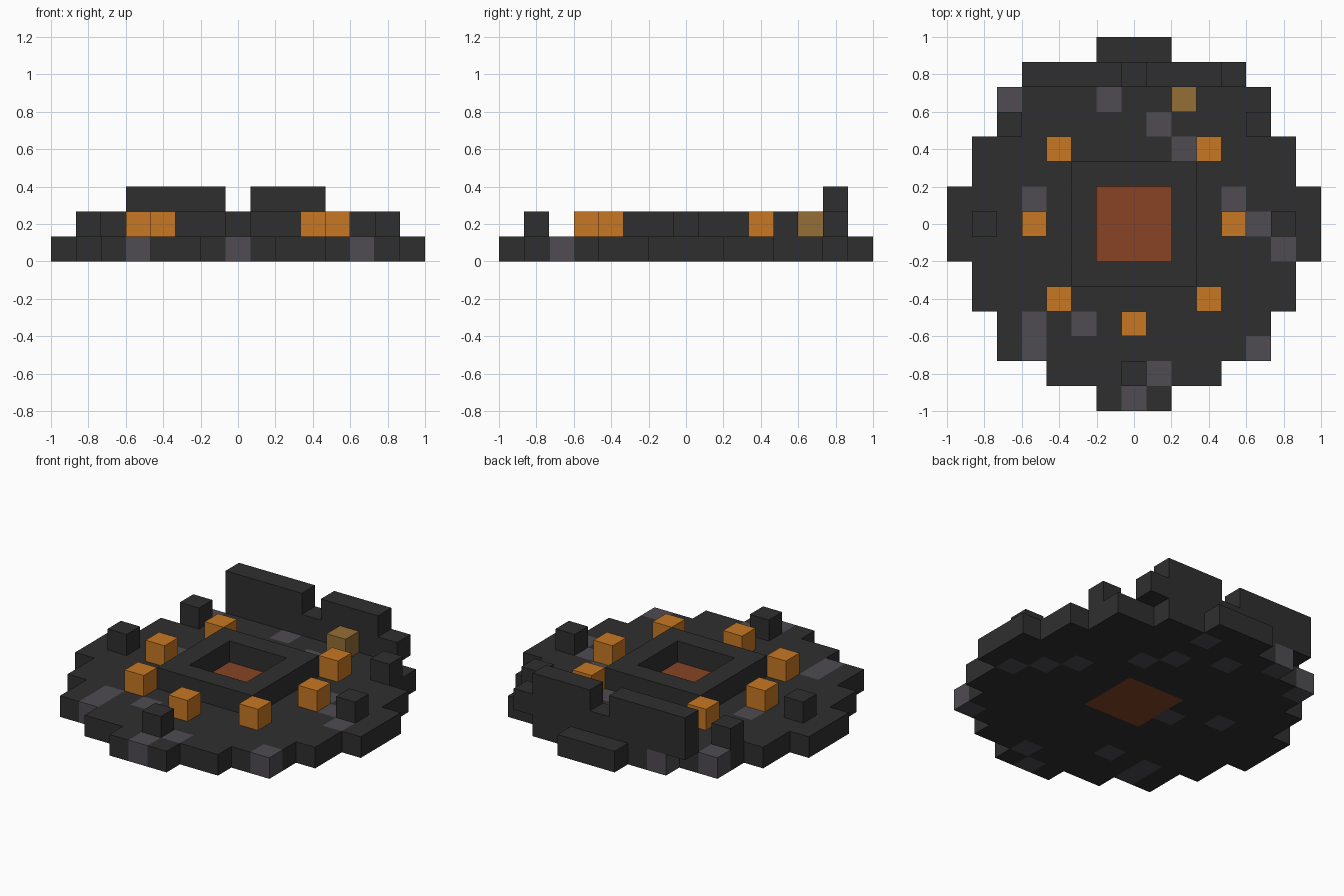
import bpy
import bmesh

default_cube = bpy.data.objects.get("Cube")
if default_cube:
    bpy.data.objects.remove(default_cube)

# The model sits on a grid of fifteen by fifteen cells
UNIT = 2 / 15


def linear(value):
    value /= 255
    return value / 12.92 if value <= 0.04045 else ((value + 0.055) / 1.055) ** 2.4


def make_material(name, red, green, blue):
    material = bpy.data.materials.new(name)
    material.use_nodes = True
    colour = (linear(red), linear(green), linear(blue), 1)
    material.diffuse_color = colour
    shader = next(n for n in material.node_tree.nodes if n.type == "BSDF_PRINCIPLED")
    shader.inputs["Base Color"].default_value = colour
    shader.inputs["Roughness"].default_value = 0.9
    return material


charcoal = make_material("charcoal_stone", 47, 47, 47)
grey = make_material("grey_stone", 78, 76, 81)
orange = make_material("bright_orange", 199, 119, 35)
ochre = make_material("ochre", 149, 110, 54)
ember = make_material("ember_red", 136, 68, 37)


def build_cells(name, cells, level, material, patches=(), patch_material=None):
    """Stack a one-cell-high slab from grid cells, with faces only on its outside."""
    cells = set(cells)
    bm = bmesh.new()
    low, high = level * UNIT, (level + 1) * UNIT

    def add_face(points, index):
        face = bm.faces.new([bm.verts.new(p) for p in points])
        face.material_index = index

    for i, j in sorted(cells):
        index = 1 if (i, j) in patches else 0
        corners = [((i + dx) * UNIT, (j + dy) * UNIT)
                   for dx, dy in ((-.5, -.5), (.5, -.5), (.5, .5), (-.5, .5))]
        add_face([(x, y, high) for x, y in corners], index)
        add_face([(x, y, low) for x, y in reversed(corners)], index)
        for side, (di, dj) in enumerate(((0, -1), (1, 0), (0, 1), (-1, 0))):
            if (i + di, j + dj) not in cells:
                a, b = corners[side], corners[(side + 1) % 4]
                add_face([(*a, low), (*b, low), (*b, high), (*a, high)], index)
    bmesh.ops.remove_doubles(bm, verts=bm.verts, dist=UNIT / 100)

    mesh = bpy.data.meshes.new(name)
    bm.to_mesh(mesh)
    bm.free()
    mesh.materials.append(material)
    if patch_material:
        mesh.materials.append(patch_material)
    obj = bpy.data.objects.new(name, mesh)
    bpy.context.collection.objects.link(obj)
    return obj


def square(radius):
    span = range(-radius, radius + 1)
    return {(i, j) for i in span for j in span}


# Stepped round floor with scattered grey stones, open at the centre
half_widths = [7, 7, 6, 6, 5, 5, 3, 1]
disc = {(i, j) for i, j in square(7) if abs(i) <= half_widths[abs(j)]}
pool = square(1)
grey_stones = {(-5, 5), (-1, 5), (1, 4), (2, 3), (-4, 1), (4, 1), (5, 0), (6, -1),
               (-2, -4), (-4, -4), (-4, -5), (5, -5), (0, -7), (1, -6),
               (-3, 6), (1, 6), (-2, 0)}
build_cells("floor", disc - pool, 0, charcoal, grey_stones, grey)

# Glowing pool and the raised rim around it
build_cells("ember_pool", pool, 0, ember)
build_cells("pool_rim", square(2) - pool, 1, charcoal)

# Back wall with a notch in its upper course
build_cells("back_wall_base", [(i, 6) for i in range(-4, 5)], 1, charcoal)
build_cells("back_wall_top", [(i, 6) for i in range(-4, 4) if i], 2, charcoal)

# Single blocks around the edge
edge_blocks = {"left_block": (6, 0), "right_block": (-6, 0), "front_block": (0, -6),
               "back_left_block": (5, 4), "back_right_block": (-5, 4)}
for name, cell in edge_blocks.items():
    build_cells(name, [cell], 1, charcoal)

# Ring of orange seats, mirrored left and right, and one ochre block
for side, sign in (("left", 1), ("right", -1)):
    build_cells(f"back_{side}_seat", [(3 * sign, 3)], 1, orange)
    build_cells(f"middle_{side}_seat", [(4 * sign, 0)], 1, orange)
    build_cells(f"front_{side}_seat", [(3 * sign, -3)], 1, orange)
build_cells("front_seat", [(0, -4)], 1, orange)
build_cells("ochre_block", [(2, 5)], 1, ochre)
